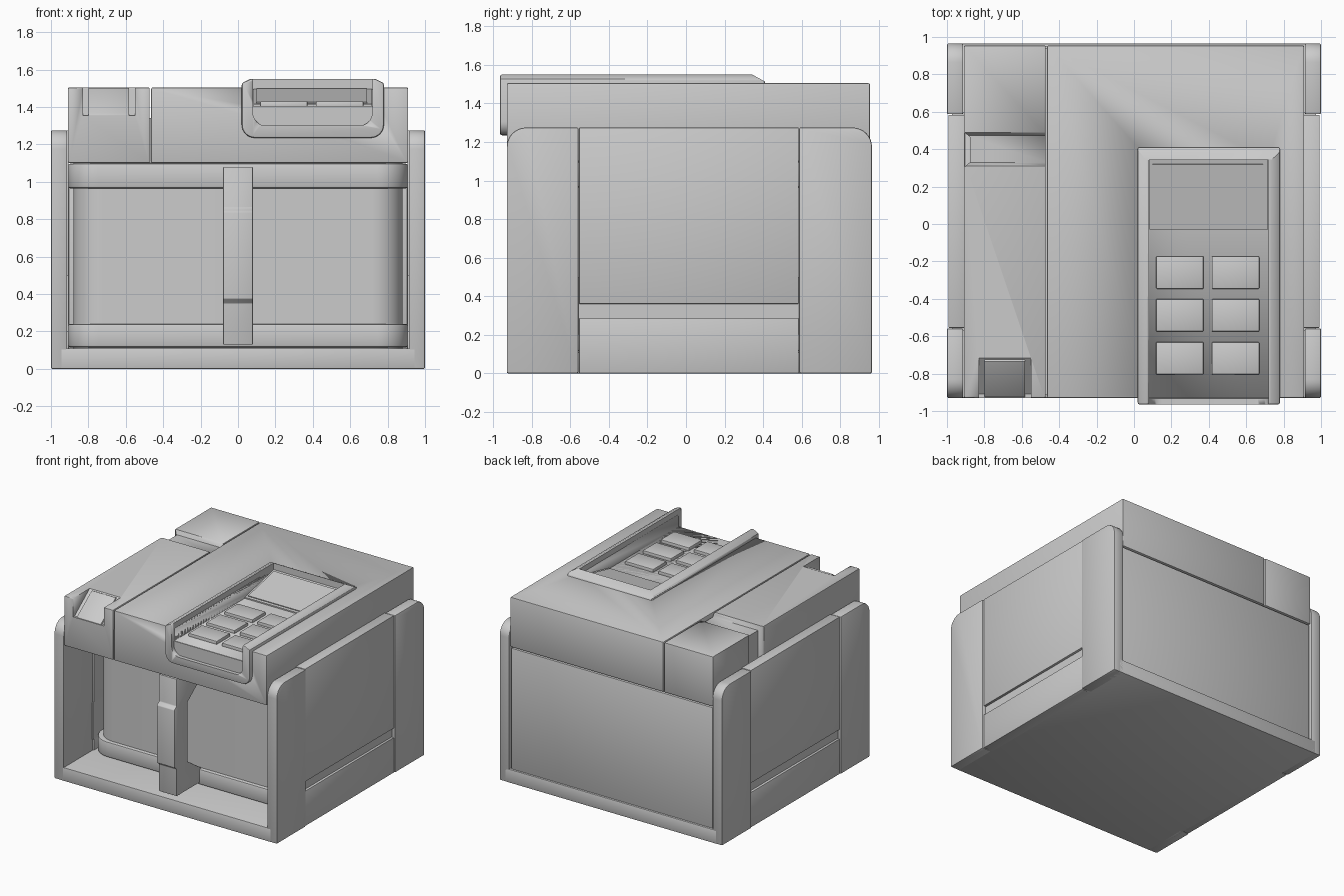
import bpy, bmesh, math
from mathutils import Vector

if "Cube" in bpy.data.objects:
    bpy.data.objects.remove(bpy.data.objects["Cube"], do_unlink=True)

grey = bpy.data.materials.new("light_grey")
grey.use_nodes = True
grey.diffuse_color = (0.6, 0.6, 0.6, 1)
grey.node_tree.nodes["Principled BSDF"].inputs["Base Color"].default_value = (0.6, 0.6, 0.6, 1)


def activate(ob):
    bpy.ops.object.select_all(action="DESELECT")
    ob.select_set(True)
    bpy.context.view_layer.objects.active = ob


def prism(name, profile, axis, a, b, bevel=0.0):
    """Extrude a 2D profile along an axis from a to b."""
    place = {"x": lambda p, t: (t, p[0], p[1]),
             "y": lambda p, t: (p[0], t, p[1]),
             "z": lambda p, t: (p[0], p[1], t)}[axis]
    bm = bmesh.new()
    rings = [[bm.verts.new(place(p, t)) for p in profile] for t in (a, b)]
    bm.faces.new(rings[0])
    bm.faces.new(rings[1])
    n = len(profile)
    for i in range(n):
        j = (i + 1) % n
        bm.faces.new((rings[0][i], rings[0][j], rings[1][j], rings[1][i]))
    bmesh.ops.recalc_face_normals(bm, faces=bm.faces)
    mesh = bpy.data.meshes.new(name)
    bm.to_mesh(mesh)
    bm.free()
    mesh.materials.append(grey)
    ob = bpy.data.objects.new(name, mesh)
    bpy.context.collection.objects.link(ob)
    activate(ob)
    if bevel:
        mod = ob.modifiers.new("bevel", "BEVEL")
        mod.width, mod.segments = bevel, 2
        mod.limit_method, mod.angle_limit = "ANGLE", math.radians(40)
        bpy.ops.object.modifier_apply(modifier=mod.name)
    bpy.ops.object.shade_smooth_by_angle(angle=math.radians(30))
    return ob


def rect(x0, y0, x1, y1, radii=(0, 0, 0, 0), steps=8):
    """Rectangle with a radius per corner, from low-low going round."""
    corners = [(x0, y0, 1, 1), (x1, y0, -1, 1), (x1, y1, -1, -1), (x0, y1, 1, -1)]
    pts = []
    for k, ((x, y, sx, sy), r) in enumerate(zip(corners, radii)):
        if not r:
            pts.append((x, y))
            continue
        for i in range(steps + 1):
            t = math.pi + (k + i / steps) * math.pi / 2
            pts.append((x + sx * r + r * math.cos(t), y + sy * r + r * math.sin(t)))
    return pts


def box(name, lo, hi, bevel=0.0):
    return prism(name, rect(lo[0], lo[1], hi[0], hi[1]), "z", lo[2], hi[2], bevel)


def cut(target, cutter, keep=False):
    mod = target.modifiers.new("cut", "BOOLEAN")
    mod.operation, mod.object, mod.solver = "DIFFERENCE", cutter, "EXACT"
    activate(target)
    bpy.ops.object.modifier_apply(modifier=mod.name)
    if not keep:
        bpy.data.objects.remove(cutter, do_unlink=True)


# Base and back
box("base", (-0.95, -0.93, 0), (0.95, 0.965, 0.11), 0.006)
box("back_panel", (-0.905, 0.85, 0.1), (0.905, 0.95, 1.09), 0.004)

# Side walls: two rounded columns with a split panel between them
for side, s in (("left", 1), ("right", -1)):
    prism(side + "_front_column", rect(-0.93, 0, -0.558, 1.275, (0, 0, 0, 0.1)), "x", s * 0.913, s, 0.008)
    prism(side + "_back_column", rect(0.587, 0, 0.965, 1.275, (0, 0, 0.1, 0)), "x", s * 0.913, s, 0.008)
    prism(side + "_upper_panel", rect(-0.555, 0.36, 0.584, 1.275), "x", s * 0.905, s * 0.992, 0.004)
    prism(side + "_lower_panel", rect(-0.555, 0, 0.584, 0.285), "x", s * 0.905, s * 0.992, 0.004)
    prism(side + "_panel_recess", rect(-0.57, 0.2, 0.6, 0.5), "x", s * 0.905, s * 0.972)

# Container with rounded front corners and two bands
for name, w, front, z0, z1, bevel in (("container", 0.88, -0.58, 0.11, 1.1, 0),
                                      ("bottom_band", 0.908, -0.61, 0.115, 0.24, 0.012),
                                      ("top_band", 0.908, -0.61, 0.965, 1.098, 0.012)):
    prism(name, rect(-w, front, w, 0.84, (0.16, 0.16, 0, 0), 12), "z", z0, z1, bevel)

# Handle: bracket with a thicker grip
handle = [(-0.58, 0.13), (-0.9, 0.13), (-0.9, 0.35), (-0.93, 0.375), (-0.93, 0.84), (-0.9, 0.86),
          (-0.9, 1.08), (-0.58, 1.08), (-0.58, 0.98), (-0.76, 0.84), (-0.76, 0.36), (-0.58, 0.24)]
prism("handle", handle, "x", -0.08, 0.08, 0.005)

# Upper housing: two modules with a seam
left_part = box("tank_lid", (-0.91, -0.93, 1.1), (-0.472, 0.955, 1.505), 0.008)
main = box("main_housing", (-0.464, -0.93, 1.1), (0.91, 0.955, 1.505), 0.008)
box("seam_filler", (-0.6, -0.915, 1.1), (-0.35, 0.94, 1.34))

# Finger groove that wraps over the lid and down its outer side
depth = 0.032
cut(left_part, prism("groove_top_cutter", [(0.31, 1.506), (0.33, 1.505 - depth), (0.472, 1.505 - depth),
                                           (0.49, 1.506), (0.49, 1.6), (0.31, 1.6)], "x", -1, -0.4))
cut(left_part, prism("groove_side_cutter", [(-0.911, 0.30), (-0.91 + depth, 0.33), (-0.91 + depth, 0.465),
                                            (-0.911, 0.495), (-1, 0.495), (-1, 0.30)], "z", 1, 1.7))

# Sloped release button in a notch
cut(left_part, prism("notch_cutter", [(-1, 1.355), (-0.91, 1.355), (-0.715, 1.506), (-0.715, 1.6), (-1, 1.6)],
                     "x", -0.83, -0.552))
prism("release_button", [(-0.925, 1.33), (-0.925, 1.362), (-0.735, 1.504), (-0.72, 1.495), (-0.72, 1.4)],
      "x", -0.8, -0.582, 0.004)

# Control surround wrapping over the front edge
surround_profile = rect(0.02, 1.235, 0.78, 1.55, (0.07, 0.07, 0, 0))
surround_profile = [p for p in surround_profile if p[1] < 1.54]
surround_profile += [(0.78, 1.528), (0.735, 1.55), (0.065, 1.55), (0.02, 1.528)]
surround = prism("control_surround", surround_profile, "y", -0.965, 0.41, 0.01)
cut(surround, prism("rear_chamfer_cutter", [(0.34, 1.552), (0.42, 1.508), (0.5, 1.508), (0.5, 1.6), (0.34, 1.6)],
                    "x", -0.1, 0.9))
well = box("well_cutter", (0.08, -1.2, 1.405), (0.718, 0.342, 1.8))
cut(main, well, keep=True)
cut(surround, well)
cut(surround, prism("mouth_cutter", rect(0.08, 1.30, 0.718, 1.9, (0.07, 0.07, 0, 0)), "y", -1.2, -0.935))

# Tilted screen and its frame
bottom, top = Vector((-0.03, 1.415)), Vector((0.342, 1.497))
prism("screen_frame", [(-0.03, 1.40), bottom, top, (0.342, 1.40)], "x", 0.082, 0.716)
lift = Vector((-0.0015, 0.007))
a, b = bottom.lerp(top, 0.05) + lift, bottom.lerp(top, 0.94) + lift
prism("screen", [a - lift * 2, a, b, b - lift * 2], "x", 0.1, 0.69)

# Keypad
for row, y in enumerate((-0.26, -0.488, -0.718)):
    for col, x in enumerate((0.245, 0.543)):
        box(f"key_{row}_{col}", (x - 0.127, y - 0.087, 1.39), (x + 0.127, y + 0.087, 1.43), 0.006)
